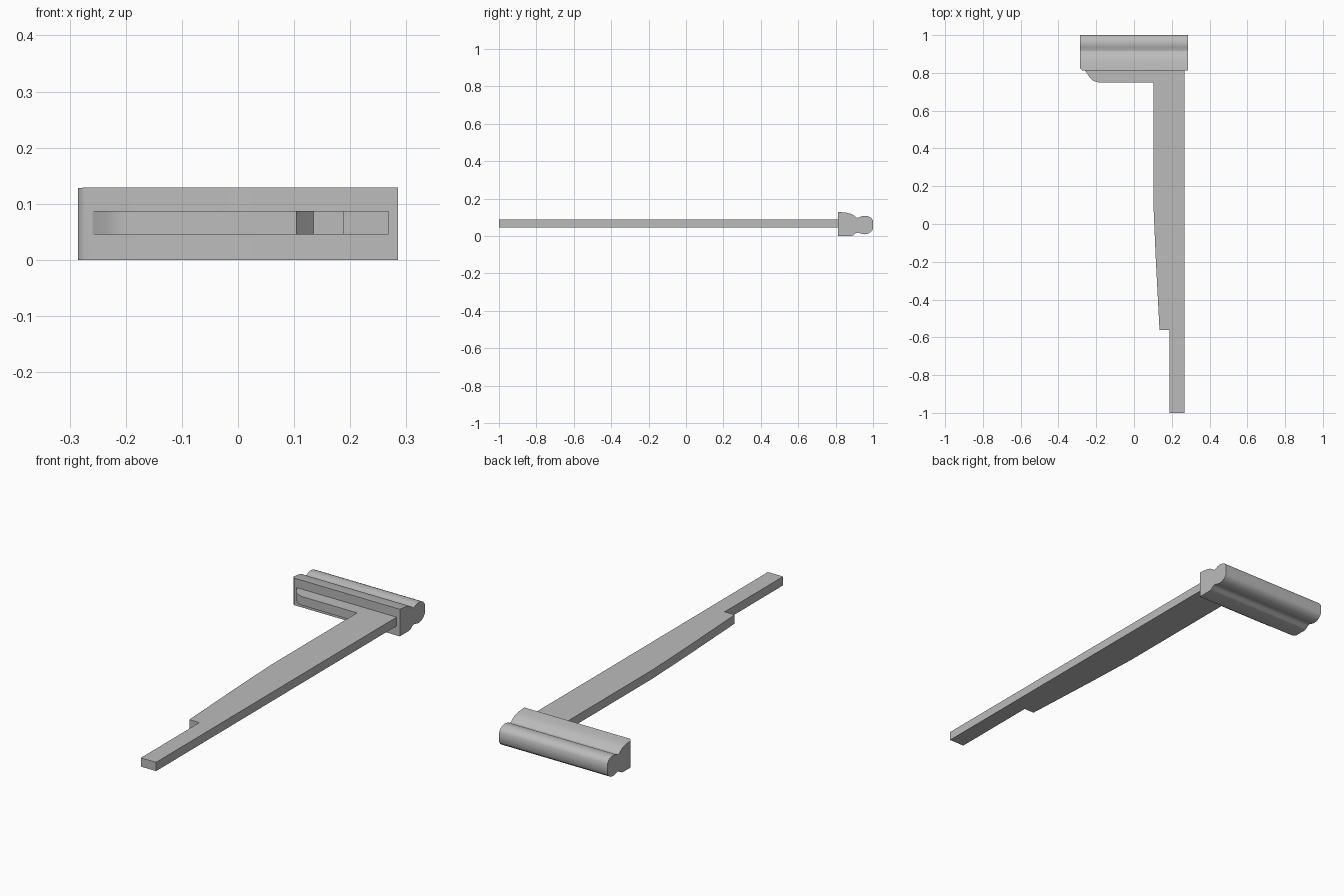
import bpy
import bmesh
from mathutils import Vector

cube = bpy.data.objects.get("Cube")
if cube:
    bpy.data.objects.remove(cube)

GREY = (0.5, 0.5, 0.5, 1.0)
steel = bpy.data.materials.new("grey steel")
steel.use_nodes = True
steel.diffuse_color = GREY
steel.node_tree.nodes["Principled BSDF"].inputs["Base Color"].default_value = GREY


def extrude_profile(name, points, offset, smooth_angle, chamfer=None):
    """Extrude a closed outline along offset into a solid."""
    bm = bmesh.new()
    face = bm.faces.new([bm.verts.new(p) for p in points])
    moved = bmesh.ops.extrude_face_region(bm, geom=[face])["geom"]
    bmesh.ops.translate(bm, vec=Vector(offset),
                        verts=[v for v in moved if isinstance(v, bmesh.types.BMVert)])
    bmesh.ops.recalc_face_normals(bm, faces=bm.faces)
    if chamfer:
        edges = [e for e in bm.edges if all(chamfer(v.co) for v in e.verts)]
        bmesh.ops.bevel(bm, geom=edges, offset=0.012, segments=1, affect='EDGES')
    mesh = bpy.data.meshes.new(name)
    bm.to_mesh(mesh)
    bm.free()
    mesh.materials.append(steel)
    obj = bpy.data.objects.new(name, mesh)
    bpy.context.collection.objects.link(obj)
    bpy.ops.object.select_all(action='DESELECT')
    obj.select_set(True)
    bpy.context.view_layer.objects.active = obj
    bpy.ops.object.shade_smooth_by_angle(angle=smooth_angle)
    return obj


# Flat stepped arm with a rounded foot tucked into the head
arm = [(0.268, -1), (0.188, -1), (0.188, -0.56), (0.135, -0.56),
       (0.115, -0.18), (0.103, 0.1), (0.103, 0.75), (-0.19, 0.75),
       (-0.215, 0.758), (-0.235, 0.775), (-0.25, 0.8), (-0.265, 0.82),
       (-0.265, 0.86), (0.268, 0.86)]
extrude_profile("arm", [(x, y, 0.045) for x, y in arm], (0, 0, 0.042), 0.5)

# Moulded head: the same section along its whole width
head = [(0.812, 0), (0.885, 0), (0.897, 0.005), (0.908, 0.015), (0.92, 0.018),
        (0.935, 0.013), (0.955, 0.009), (0.975, 0.013), (0.992, 0.024),
        (1, 0.037), (1, 0.083), (0.99, 0.097), (0.975, 0.105), (0.955, 0.108),
        (0.935, 0.104), (0.92, 0.097), (0.91, 0.098), (0.9, 0.108),
        (0.885, 0.117), (0.86, 0.124), (0.812, 0.129)]
extrude_profile("moulded_head", [(-0.285, y, z) for y, z in head], (0.57, 0, 0), 0.9,
                chamfer=lambda c: c.x < -0.28 and c.y < 0.82)
